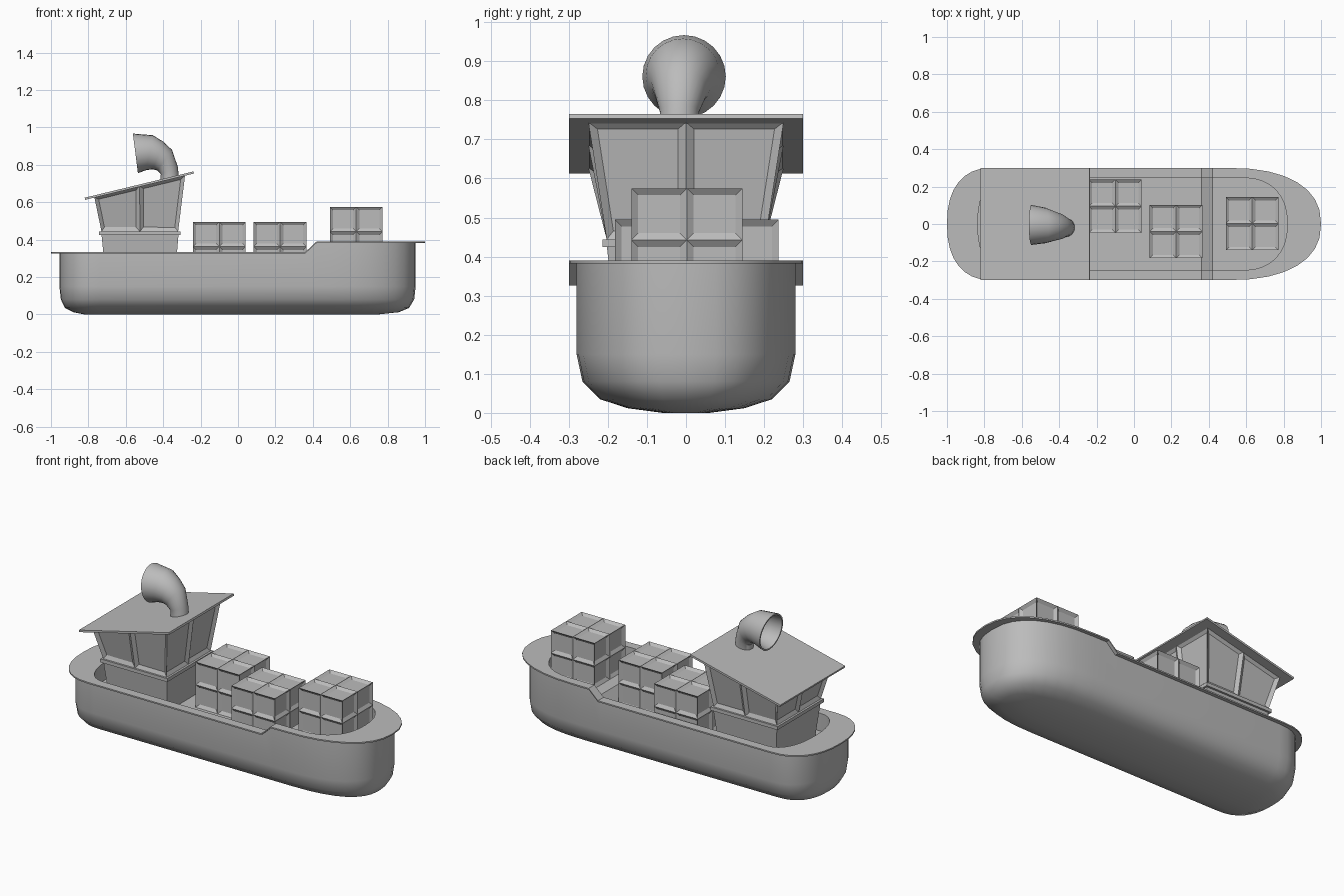
import bpy, bmesh, math
from mathutils import Matrix

if "Cube" in bpy.data.objects:
    bpy.data.objects.remove(bpy.data.objects["Cube"])

grey = bpy.data.materials.new("plain grey")
grey.diffuse_color = (0.5, 0.5, 0.5, 1)
grey.use_nodes = True
grey.node_tree.nodes["Principled BSDF"].inputs["Base Color"].default_value = grey.diffuse_color


def finish(name, bm, smooth=None):
    bmesh.ops.recalc_face_normals(bm, faces=bm.faces[:])
    me = bpy.data.meshes.new(name)
    bm.to_mesh(me)
    bm.free()
    me.materials.append(grey)
    if smooth:
        me.shade_smooth()
        me.set_sharp_from_angle(angle=math.radians(smooth))
    ob = bpy.data.objects.new(name, me)
    bpy.context.collection.objects.link(ob)
    return ob


def bridge(bm, a, b):
    n = len(a)
    return [bm.faces.new((a[i], a[(i + 1) % n], b[(i + 1) % n], b[i])) for i in range(n)]


def outline(fs, fe, rs, re, w, p, k=8):
    """Half a boat plan: bow arc, step points, stern arc; then mirrored."""
    def arc(s, e, a):
        c, d = max(math.cos(a), 0), max(math.sin(a), 0)
        return (s + (e - s) * c ** (2 / p), w * d ** (2 / p))
    angles = [math.pi / 2 * i / k for i in range(k + 1)]
    half = [arc(fs, fe, a) for a in angles]
    half += [(0.42, w), (0.36, w)]
    half += [arc(rs, re, a) for a in reversed(angles)]
    for tip in (0, -1):
        half[tip] = (half[tip][0], 0)
    return half + [(x, -y) for x, y in half[-2:0:-1]]


def step(low, high):
    return lambda x: low + (high - low) * min(max((x - 0.36) / 0.06, 0), 1)


def flat(z):
    return lambda x: z


def fill_strips(bm, ring):
    n = len(ring)
    for i in range(n // 2):
        ids = dict.fromkeys((i, i + 1, n - i - 1, (n - i) % n))
        bm.faces.new([ring[j] for j in ids])


# Hull: sunken deck, rim and rounded bottom in one skin
bm = bmesh.new()
inner = (0.58, 0.82, -0.70, -0.835, 0.247, 2.3)
outer = (0.50, 1.0, -0.76, -1.0, 0.30, 2.35)
side = (0.50, 0.95, -0.74, -0.955, 0.28, 2.5)
sections = [
    (inner, step(0.23, 0.31)), (inner, step(0.334, 0.39)),
    (outer, step(0.334, 0.39)), (outer, step(0.326, 0.382)),
    (side, step(0.326, 0.382)), (side, flat(0.15)),
    ((0.50, 0.942, -0.74, -0.947, 0.265, 2.5), flat(0.08)),
    ((0.50, 0.915, -0.74, -0.925, 0.22, 2.5), flat(0.035)),
    ((0.50, 0.86, -0.74, -0.88, 0.15, 2.5), flat(0.012)),
    ((0.50, 0.75, -0.74, -0.82, 0.06, 2.5), flat(0.0)),
]
rings = [[bm.verts.new((x, y, h(x))) for x, y in outline(*args)] for args, h in sections]
for a, b in zip(rings, rings[1:]):
    bridge(bm, a, b)
fill_strips(bm, rings[0])
fill_strips(bm, rings[-1])
finish("hull", bm, 40)

# Cargo crates with four recessed panels per side
for i, (x, y, z) in enumerate([(-0.10, 0.095, 0.3625), (0.225, -0.04, 0.3625), (0.632, 0.002, 0.4425)]):
    bm = bmesh.new()
    bmesh.ops.create_cube(bm, size=1)
    bmesh.ops.subdivide_edges(bm, edges=bm.edges[:], cuts=1, use_grid_fill=True)
    bm.transform(Matrix.Translation((x, y, z)) @ Matrix.Diagonal((0.282, 0.284, 0.265, 1)))
    bm.normal_update()
    bmesh.ops.inset_individual(bm, faces=bm.faces[:], thickness=0.0175, depth=-0.012, use_even_offset=True)
    finish(f"crate_{i + 1}", bm)


def roof_z(x, offset=0.0):
    return 0.612 + (x + 0.82) * 0.14 / 0.58 + offset


def tapered(name, bottom, top, windows=False):
    """Tapered box; each rectangle is (x0, x1, half_width, z or z function)."""
    bm = bmesh.new()
    loops = []
    for x0, x1, w, z in (bottom, top):
        xm = (x0 + x1) / 2
        pts = [(x0, -w), (xm, -w), (x1, -w), (x1, 0), (x1, w), (xm, w), (x0, w), (x0, 0)]
        loops.append([bm.verts.new((x, y, z(x) if callable(z) else z)) for x, y in pts])
    walls = bridge(bm, *loops)
    for loop in loops:
        bm.faces.new(loop)
    if windows:
        bmesh.ops.recalc_face_normals(bm, faces=bm.faces[:])
        bmesh.ops.inset_individual(bm, faces=walls, thickness=0.02, depth=-0.014, use_even_offset=True)
    return finish(name, bm)


# Wheelhouse: base, ledge, windowed upper part and sloping roof
tapered("cabin_base", (-0.71, -0.335, 0.18, 0.225), (-0.73, -0.318, 0.203, 0.43))
tapered("cabin_ledge", (-0.742, -0.308, 0.214, 0.424), (-0.742, -0.308, 0.214, 0.444))
tapered("cabin_windows", (-0.73, -0.32, 0.203, 0.444),
        (-0.768, -0.283, 0.25, lambda x: roof_z(x, 0.003)), windows=True)
tapered("cabin_roof", (-0.817, -0.235, 0.30, roof_z),
        (-0.82, -0.238, 0.30, lambda x: roof_z(x, 0.012)))

# Funnel: flared bent pipe, given as outer and inner bend points in x, z
bend = [((-0.312, 0.70), (-0.415, 0.69)), ((-0.322, 0.79), (-0.413, 0.75)),
        ((-0.353, 0.88), (-0.432, 0.77)), ((-0.40, 0.924), (-0.455, 0.776)),
        ((-0.455, 0.958), (-0.49, 0.772)), ((-0.562, 0.967), (-0.535, 0.755))]
bm = bmesh.new()


def pipe_ring(i, scale):
    (ox, oz), (ix, iz) = bend[i]
    cx, cz, ux, uz = (ox + ix) / 2, (oz + iz) / 2, (ox - ix) / 2, (oz - iz) / 2
    r, cy = math.hypot(ux, uz) * scale, -0.02 + 0.003 * i
    ring = []
    for j in range(24):
        a = math.tau * j / 24
        c = math.cos(a) * scale
        ring.append(bm.verts.new((cx + ux * c, cy + r * math.sin(a), cz + uz * c)))
    return ring


pipe = [pipe_ring(i, 1) for i in range(6)] + [pipe_ring(i, 0.92) for i in range(5, 0, -1)]
for a, b in zip(pipe, pipe[1:]):
    bridge(bm, a, b)
bm.faces.new(pipe[0])
bm.faces.new(pipe[-1])
finish("funnel", bm, 40)
